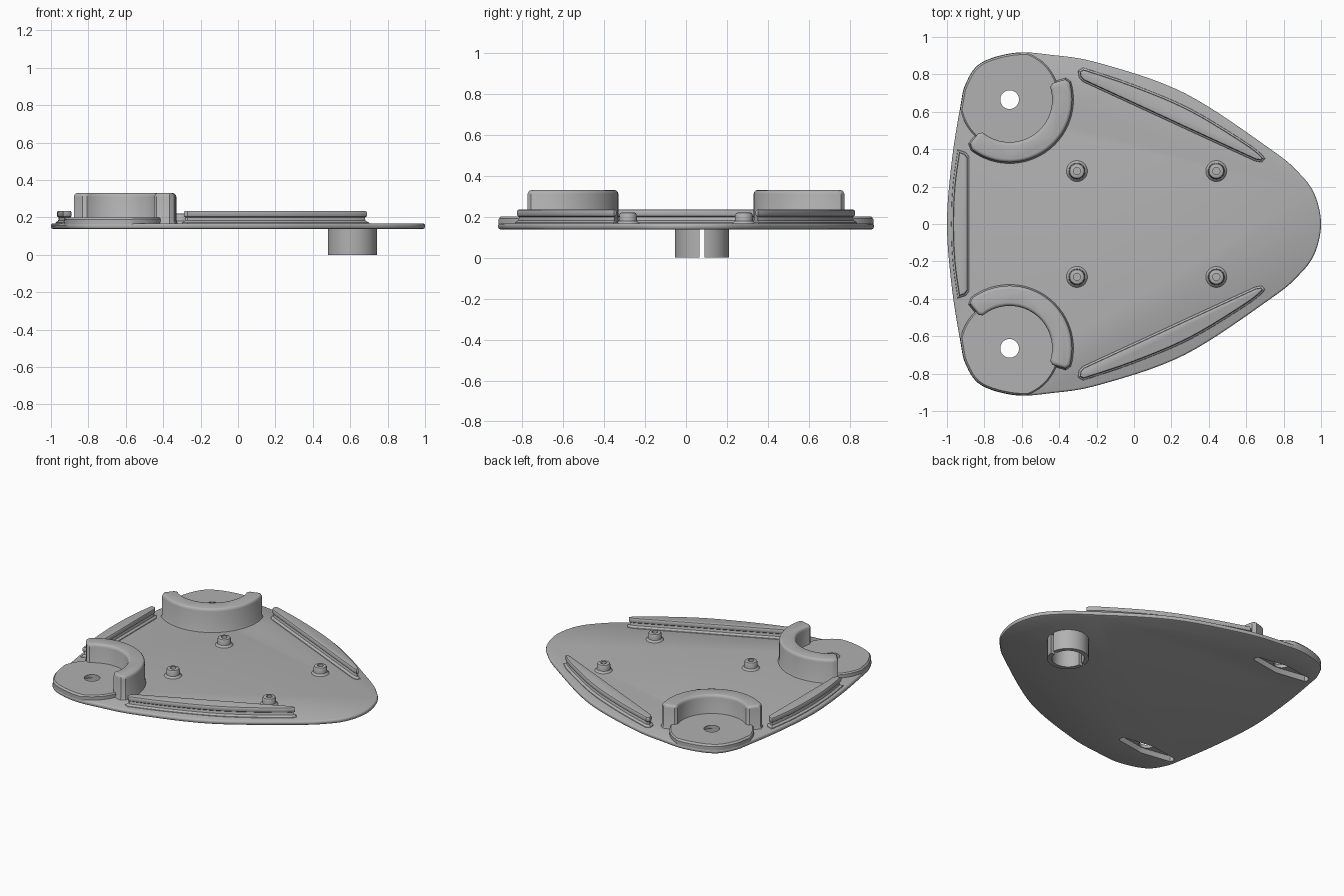
import bpy, bmesh, math
from mathutils import Vector

if "Cube" in bpy.data.objects:
    bpy.data.objects.remove(bpy.data.objects["Cube"])

grey = bpy.data.materials.new("plain grey")
grey.use_nodes = True
COLOUR = (0.44, 0.44, 0.44, 1)
grey.diffuse_color = COLOUR
grey.node_tree.nodes["Principled BSDF"].inputs["Base Color"].default_value = COLOUR

BOTTOM, DECK, PAD_TOP = 0.137, 0.168, 0.2
PIVOT_X, PIVOT_Y = -0.665, 0.665


def arc(cx, cy, r, start, end, n):
    """Points along an arc, angles in degrees."""
    angles = [math.radians(start + (end - start) * i / n) for i in range(n + 1)]
    return [(cx + r * math.cos(a), cy + r * math.sin(a)) for a in angles]


def circle(cx, cy, r, n=48):
    return arc(cx, cy, r, 0, 360, n)[:-1]


def spline(points, steps=8, closed=False):
    """Smooth path through the given points."""
    pts = [Vector(p) for p in points]
    n = len(pts)
    out = []
    for i in range(n if closed else n - 1):
        if closed:
            a, b, c, d = (pts[(i + k) % n] for k in (-1, 0, 1, 2))
        else:
            a, b, c, d = (pts[min(max(i + k, 0), n - 1)] for k in (-1, 0, 1, 2))
        m0, m1 = (c - a) / 2, (d - b) / 2
        for s in range(steps):
            t = s / steps
            out.append(tuple(b + m0 * t + (3 * (c - b) - 2 * m0 - m1) * t**2
                             + (2 * (b - c) + m0 + m1) * t**3))
    return out if closed else out + [tuple(pts[-1])]


def inset(poly, d):
    """Move each corner of an anticlockwise polygon inward by d."""
    pts = [Vector(p) for p in poly]
    out = []
    for i, p in enumerate(pts):
        e0 = (p - pts[i - 1]).normalized()
        e1 = (pts[(i + 1) % len(pts)] - p).normalized()
        n0, n1 = Vector((-e0.y, e0.x)), Vector((-e1.y, e1.x))
        out.append(p + (n0 + n1) * d / max(1 + n0.dot(n1), 0.6))
    return out


def loft(name, poly, rows):
    """Solid from a plan outline and rows of (height, inset)."""
    area = sum(poly[i - 1][0] * p[1] - p[0] * poly[i - 1][1] for i, p in enumerate(poly))
    if area < 0:
        poly = poly[::-1]
    bm = bmesh.new()
    rings = [[bm.verts.new((p[0], p[1], z)) for p in inset(poly, d)] for z, d in rows]
    n = len(poly)
    for low, high in zip(rings, rings[1:]):
        for i in range(n):
            j = (i + 1) % n
            bm.faces.new((low[i], low[j], high[j], high[i]))
    bm.faces.new(rings[0][::-1])
    bm.faces.new(rings[-1])
    mesh = bpy.data.meshes.new(name)
    bm.to_mesh(mesh)
    bm.free()
    mesh.materials.append(grey)
    obj = bpy.data.objects.new(name, mesh)
    bpy.context.collection.objects.link(obj)
    return obj


def boolean(obj, cutter, operation="DIFFERENCE"):
    mod = obj.modifiers.new("cut", "BOOLEAN")
    mod.operation, mod.object, mod.solver = operation, cutter, "EXACT"
    bpy.context.view_layer.objects.active = obj
    bpy.ops.object.modifier_apply(modifier=mod.name)
    bpy.data.objects.remove(cutter)


def flip(poly, side):
    return [(x, y * side) for x, y in poly]


# Base plate: rounded triangle with soft edges
half = [(1, 0), (0.965, 0.16), (0.88, 0.275), (0.73, 0.4), (0.27, 0.7), (-0.185, 0.86),
        (-0.45, 0.905), (-0.64, 0.915), (-0.82, 0.86), (-0.9, 0.75), (-0.93, 0.62),
        (-0.975, 0.33), (-1, 0)]
outline = spline(half + [(x, -y) for x, y in half[-2:0:-1]], closed=True)
parts = []
plate = loft("base_plate", outline, [(BOTTOM, 0.012), (BOTTOM + 0.004, 0.004),
             (BOTTOM + 0.012, 0), (DECK - 0.01, 0), (DECK - 0.003, 0.004), (DECK, 0.01)])
parts.append(plate)

for side, word in ((1, "back"), (-1, "front")):
    py = PIVOT_Y * side

    # Raised round pad, trimmed to the plate edge
    pad = loft(word + "_pad", circle(PIVOT_X, py, 0.268, 72),
               [(BOTTOM + 0.012, 0), (PAD_TOP - 0.008, 0), (PAD_TOP, 0.008)])
    boolean(pad, loft("trim", outline, [(0, 0.002), (PAD_TOP - 0.012, 0.002),
                                        (PAD_TOP, 0.012), (PAD_TOP + 0.1, 0.012)]),
            "INTERSECT")

    # Pivot hole and tapered recess underneath
    recess = [(-0.22, 0), (-0.21, 0.022), (0, 0.055), (0.21, 0.022), (0.22, 0),
              (0.21, -0.022), (0, -0.055), (-0.21, -0.022)]
    recess = [(PIVOT_X + x, py + y) for x, y in recess]
    for target in (plate, pad):
        boolean(target, loft("hole", circle(PIVOT_X, py, 0.05), [(0, 0), (1, 0)]))
        boolean(target, loft("slot", recess, [(0, 0), (BOTTOM + 0.04, 0)]))
    parts.append(pad)

    # Horseshoe wall around the pad
    wall = (arc(PIVOT_X, PIVOT_Y, 0.335, -127, 16, 48)
            + arc(PIVOT_X, PIVOT_Y, 0.318, 20, 20, 1)[:1]
            + arc(PIVOT_X, PIVOT_Y, 0.245, 21, 21, 1)[:1]
            + arc(PIVOT_X, PIVOT_Y, 0.227, 17, -129, 48)
            + arc(PIVOT_X, PIVOT_Y, 0.245, -133, -133, 1)[:1]
            + arc(PIVOT_X, PIVOT_Y, 0.318, -132, -132, 1)[:1])
    parts.append(loft(word + "_horseshoe_wall", flip(wall, side),
                      [(DECK - 0.01, -0.008), (DECK + 0.003, -0.006), (DECK + 0.014, 0),
                       (0.31, 0), (0.322, 0.004), (0.328, 0.01), (0.33, 0.018)]))

    # Screw bosses with blind holes
    for x, place in ((-0.305, "rear"), (0.44, "nose")):
        boss = loft(word + "_" + place + "_boss", circle(x, 0.283 * side, 0.042, 32),
                    [(DECK - 0.008, -0.018), (DECK + 0.002, -0.013), (DECK + 0.012, -0.002),
                     (0.21, 0), (0.218, 0.004), (0.221, 0.01)])
        boolean(boss, loft("drill", circle(x, 0.283 * side, 0.019, 24), [(0.175, 0), (1, 0)]))
        parts.append(boss)

# Edge ribs: curved outside, straight inside, with an overhanging cap
RIB = [(DECK - 0.01, -0.012), (DECK + 0.004, -0.008), (DECK + 0.014, 0.006), (0.198, 0.01),
       (0.204, 0.002), (0.212, 0), (0.226, 0), (0.233, 0.004), (0.235, 0.01)]
side_rib = spline([(0.69, 0.352), (0.6, 0.425), (0.3, 0.607), (0, 0.735), (-0.27, 0.826)])
side_rib += [(-0.29, 0.815), (-0.285, 0.785), (-0.265, 0.767), (0.65, 0.345), (0.68, 0.34)]
for side, word in ((1, "back"), (-1, "front")):
    parts.append(loft(word + "_edge_rib", flip(side_rib, side), RIB))
end_rib = spline([(-0.935, 0.385), (-0.96, 0.2), (-0.968, 0), (-0.96, -0.2), (-0.935, -0.385)])
end_rib += [(-0.905, -0.375), (-0.89, -0.355), (-0.89, 0.355), (-0.905, 0.375)]
parts.append(loft("end_rib", end_rib, RIB))

# Split socket under the nose: two half shells
for start, word in ((0, "back"), (180, "front")):
    shell = arc(0.612, 0.078, 0.132, start + 5.5, start + 174.5, 32)
    shell += arc(0.612, 0.078, 0.103, start + 173, start + 7, 32)
    parts.append(loft(word + "_socket_half", shell, [(0, 0), (BOTTOM + 0.008, 0)]))

# Smooth shading with crisp edges
bpy.ops.object.select_all(action="DESELECT")
for obj in parts:
    obj.select_set(True)
bpy.context.view_layer.objects.active = plate
bpy.ops.object.shade_smooth_by_angle(angle=math.radians(35))
